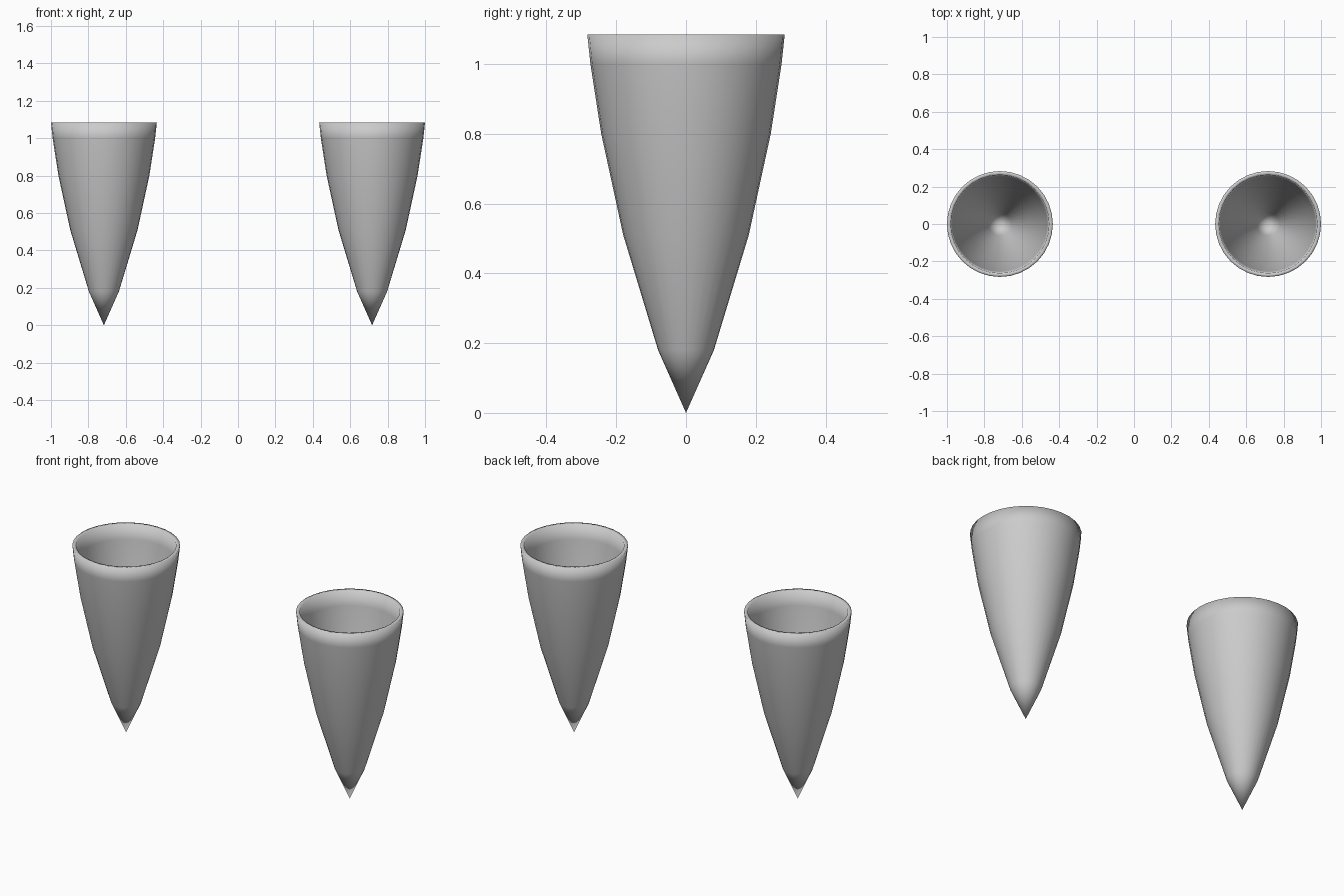
import bpy, bmesh
from math import cos, sin, tau

if "Cube" in bpy.data.objects:
    bpy.data.objects.remove(bpy.data.objects["Cube"])

SEGMENTS = 32
CENTRE_X = 0.717
# (radius, height): outside from tip to rim, then inside down to the hollow's point
PROFILE = [(0, 0), (0.08, 0.18), (0.18, 0.51), (0.243, 0.80), (0.274, 1.0),
           (0.283, 1.085), (0.263, 1.083), (0.254, 1.0), (0.223, 0.80),
           (0.161, 0.51), (0.062, 0.19), (0, 0.05)]


def pointed_cup(name, x):
    bm = bmesh.new()
    rings = []
    for r, z in PROFILE:
        if r == 0:
            rings.append([bm.verts.new((0, 0, z))] * SEGMENTS)
        else:
            rings.append([bm.verts.new((r * cos(tau * i / SEGMENTS),
                                        r * sin(tau * i / SEGMENTS), z))
                          for i in range(SEGMENTS)])
    for low, high in zip(rings, rings[1:]):
        for i in range(SEGMENTS):
            j = (i + 1) % SEGMENTS
            corners = dict.fromkeys((low[i], low[j], high[j], high[i]))
            bm.faces.new(list(corners)).smooth = True
    bmesh.ops.recalc_face_normals(bm, faces=bm.faces)
    mesh = bpy.data.meshes.new(name)
    bm.to_mesh(mesh)
    bm.free()
    obj = bpy.data.objects.new(name, mesh)
    obj.location.x = x
    bpy.context.collection.objects.link(obj)


# Matching pair of hollow pointed cups
pointed_cup("left_pointed_cup", -CENTRE_X)
pointed_cup("right_pointed_cup", CENTRE_X)
